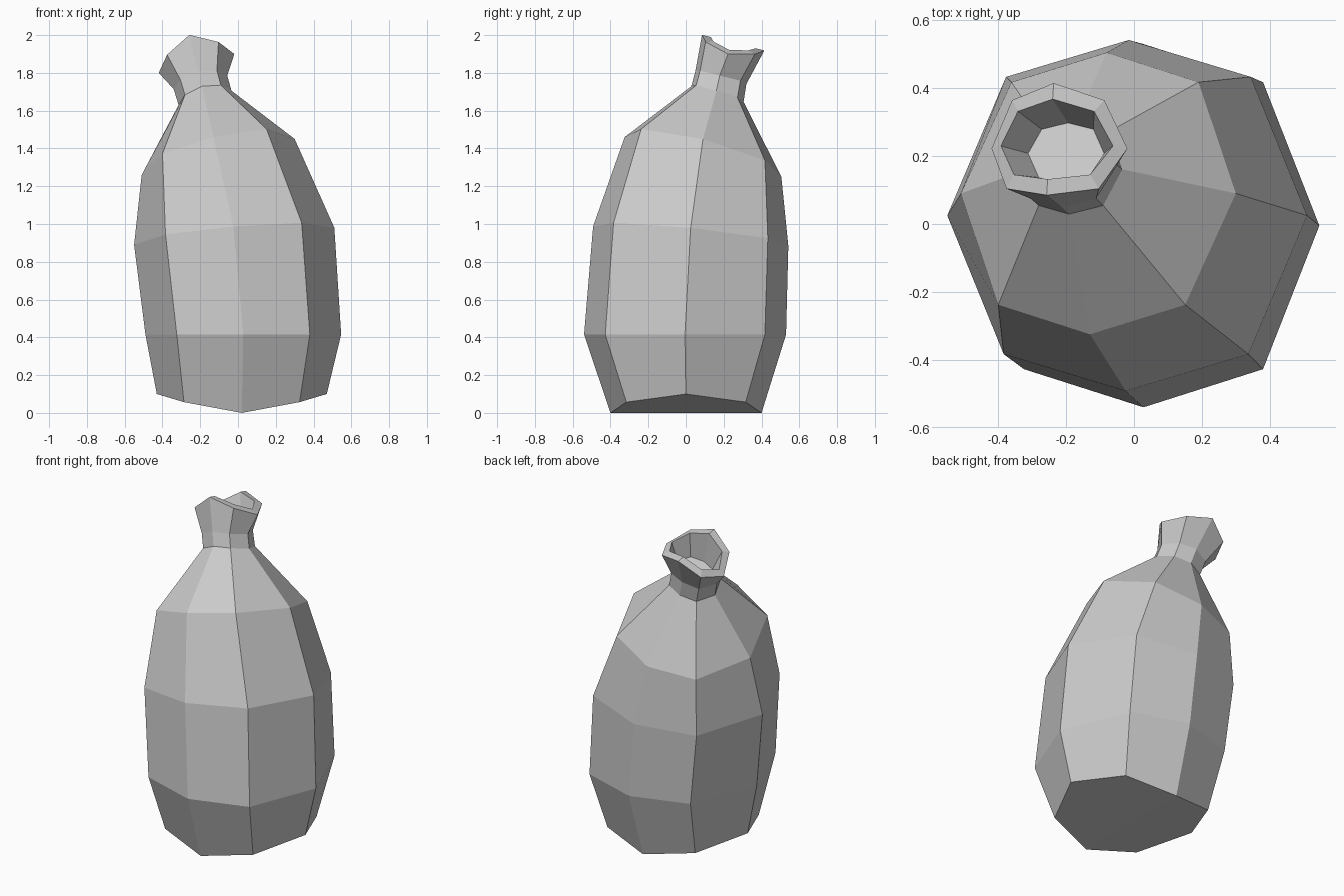
import bpy, bmesh
from mathutils import Vector

if "Cube" in bpy.data.objects:
    bpy.data.objects.remove(bpy.data.objects["Cube"])

# Single clay grey material
grey = bpy.data.materials.new("clay grey")
grey.use_nodes = True
colour = (0.6, 0.6, 0.6, 1)
grey.diffuse_color = colour
grey.node_tree.nodes["Principled BSDF"].inputs["Base Color"].default_value = colour

# Eight-sided section, starting at +x: slightly squared, with sides that can be folded
HALF_X = [1, .68, 0, -.68, -1, -.68, 0, .68]
HALF_Y = [0, .79, 1, .79, 0, -.79, -1, -.79]
FOLD = [1, .57, 0, .57, 1, .57, 0, .57]


def section(centre, rx, ry, sx=0.0, sy=0.0, fold=0.0):
    """Octagon tilted by slopes sx, sy, its two sides bent along its normal by fold."""
    normal = Vector((-sx, -sy, 1))
    points = []
    for ux, uy, f in zip(HALF_X, HALF_Y, FOLD):
        dx, dy = ux * rx, uy * ry
        flat = Vector((dx - sx * sy * dy, dy, sx * dx + sy * dy))
        points.append(Vector(centre) + flat + normal * fold * f)
    return points


# Leaning body, neck, flared lip and the hollow mouth, from bottom to inside
sections = [
    section((.02, 0, 0), .45, .4, fold=.1),
    section((.028, -.005, .415), .518, .535),
    section((-.02, .025, .935), .53, .517, .085, -.1),
    section((-.105, .09, 1.355), .405, .415, .235, -.253),
    section((-.18, .167, 1.688), .14, .138, .27, -.3, -.02),
    section((-.205, .185, 1.775), .142, .135, .25, -.25, -.025),
    section((-.247, .25, 1.96), .2, .165, .25, -.25, -.11),
    section((-.247, .25, 1.96), .165, .118, .25, -.25, -.08),
    section((-.2, .208, 1.775), .112, .09, .25, -.25),
]

bm = bmesh.new()
rings = [[bm.verts.new(p) for p in s] for s in sections]
for low, high in zip(rings, rings[1:]):
    for i in range(8):
        j = (i + 1) % 8
        bm.faces.new((low[i], low[j], high[j], high[i]))

# Base in two halves, folded along the front-to-back line
base = rings[0]
bm.faces.new([base[i] for i in (2, 1, 0, 7, 6)])
bm.faces.new([base[i] for i in (6, 5, 4, 3, 2)])
# Floor of the mouth
bm.faces.new(rings[-1])
bmesh.ops.recalc_face_normals(bm, faces=bm.faces)

mesh = bpy.data.meshes.new("bottle")
bm.to_mesh(mesh)
bm.free()
mesh.materials.append(grey)
bottle = bpy.data.objects.new("bottle", mesh)
bpy.context.collection.objects.link(bottle)
